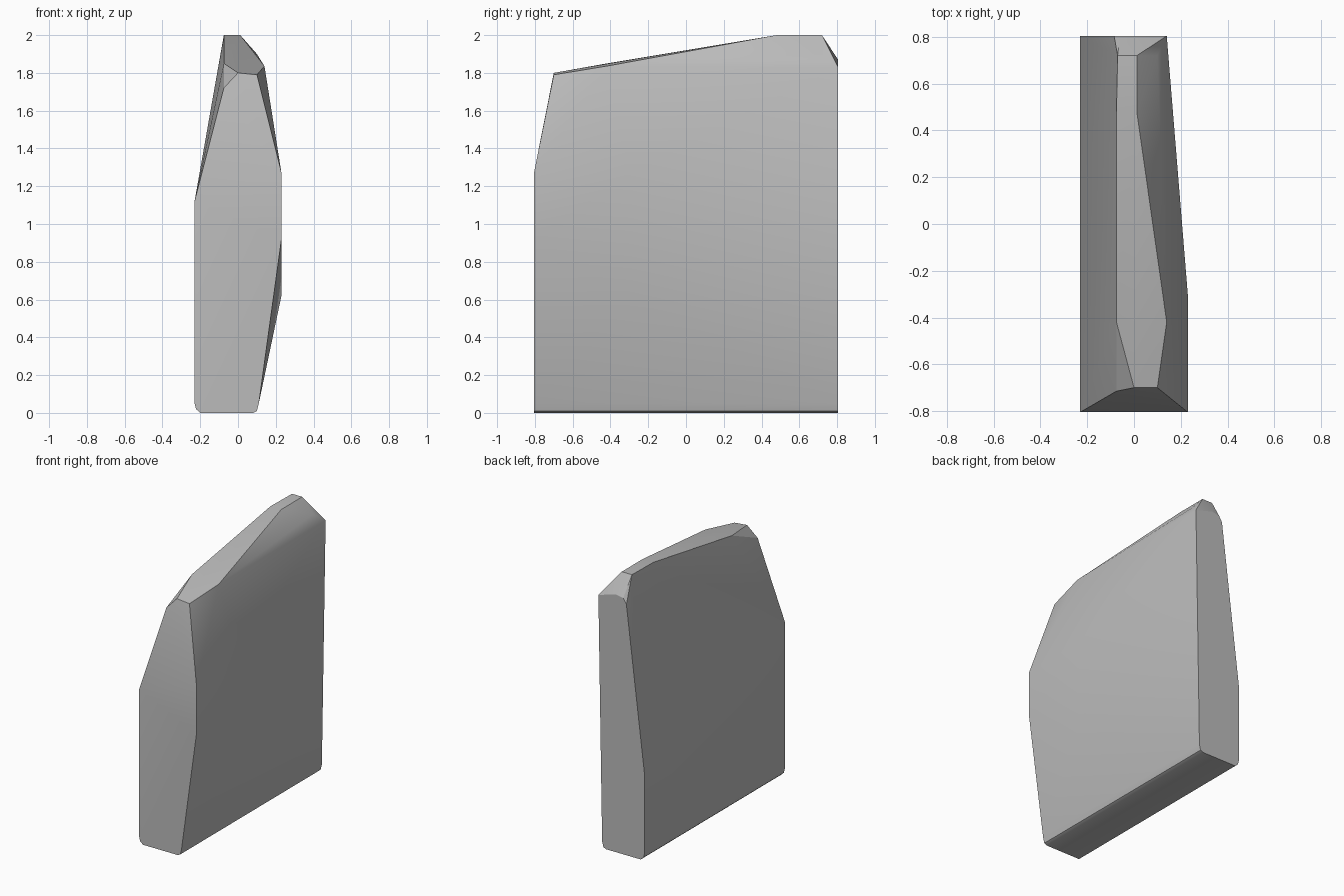
import bpy
import bmesh
import math

# Remove the default object
default = bpy.data.objects.get("Cube")
if default:
    bpy.data.objects.remove(default, do_unlink=True)


def make_material(name, value):
    """One flat, matte grey."""
    colour = (value, value, value, 1.0)
    material = bpy.data.materials.new(name)
    material.use_nodes = True
    material.diffuse_color = colour
    shader = material.node_tree.nodes["Principled BSDF"]
    shader.inputs["Base Color"].default_value = colour
    shader.inputs["Roughness"].default_value = 0.9
    return material


def section(y, profile):
    """Place an (x, z) profile at depth y."""
    return [(x, y, z) for x, z in profile]


def convex_stone(name, points, material):
    """Wrap the corner points in a faceted hull with merged flat faces."""
    bm = bmesh.new()
    for point in points:
        bm.verts.new(point)
    hull = bmesh.ops.convex_hull(bm, input=bm.verts[:])
    spare = set(hull["geom_interior"]) | set(hull["geom_unused"])
    loose = [v for v in spare if isinstance(v, bmesh.types.BMVert) and v.is_valid]
    bmesh.ops.delete(bm, geom=loose, context="VERTS")
    bmesh.ops.dissolve_limit(bm, angle_limit=math.radians(0.5),
                             verts=bm.verts[:], edges=bm.edges[:])
    bmesh.ops.recalc_face_normals(bm, faces=bm.faces[:])
    mesh = bpy.data.meshes.new(name)
    bm.to_mesh(mesh)
    bm.free()
    mesh.materials.append(material)
    stone = bpy.data.objects.new(name, mesh)
    bpy.context.collection.objects.link(stone)
    return stone


front, back = -0.805, 0.805
side = 0.23

# Foot profile with softened lower corners, shared by both ends
foot = [(-side, 0.05), (-0.222, 0.02), (-0.2, 0), (0.08, 0), (0.1, 0.01), (0.11, 0.05)]
corners = section(front, foot) + section(back, foot)

# Upright front face and the leaning facet above it
corners += section(front, [(-side, 1.12), (side, 1.27), (side, 0.92)])
corners += section(-0.7, [(0, 1.8), (0.1, 1.79)])
corners += section(-0.715, [(-0.075, 1.72)])

# Shoulders behind the leaning facet
corners += section(-0.42, [(-0.075, 1.85), (0.14, 1.836)])

# Bulges on the two broad sides
corners += section(-0.3, [(side, 1.27), (side, 0.62)])
corners += section(0.16, [(-side, 0.93)])

# Flat crest
corners += section(0.48, [(-0.075, 2), (0.012, 2)])
corners += section(0.72, [(-0.07, 2), (0.012, 2), (0.1, 1.9)])

# Back face
corners += section(back, [(-side, 0.63), (-0.085, 1.82), (-0.06, 1.86),
                          (0, 1.87), (0.14, 1.83)])

stone = convex_stone("standing_stone", corners, make_material("stone_grey", 0.5))

# Soft shading across shallow facets, crisp main edges
bpy.ops.object.select_all(action="DESELECT")
stone.select_set(True)
bpy.context.view_layer.objects.active = stone
bpy.ops.object.shade_smooth_by_angle(angle=math.radians(30))
